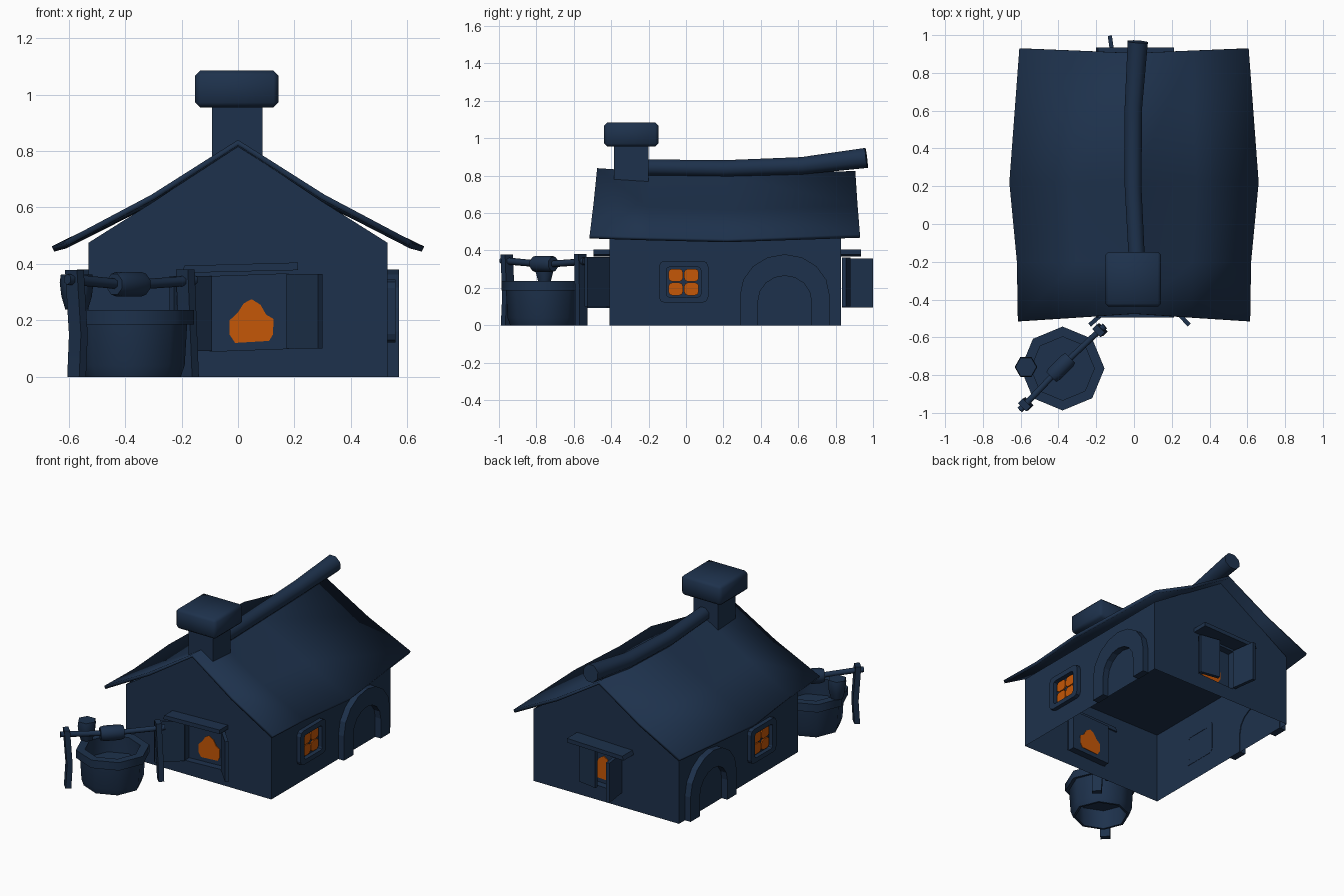
import bpy, bmesh, math
from mathutils import Vector

if "Cube" in bpy.data.objects:
    bpy.data.objects.remove(bpy.data.objects["Cube"])


def material(name, col):
    m = bpy.data.materials.new(name)
    m.diffuse_color = (*col, 1)
    m.use_nodes = True
    m.node_tree.nodes["Principled BSDF"].inputs["Base Color"].default_value = m.diffuse_color
    return m


NAVY = material("dark navy", (0.0125, 0.031, 0.072))
ORANGE = material("window orange", (0.56, 0.095, 0.002))


def mesh(name, verts, faces, mat=NAVY, bevel=0, smooth=0):
    me = bpy.data.meshes.new(name)
    me.from_pydata(verts, [], faces)
    bm = bmesh.new()
    bm.from_mesh(me)
    bmesh.ops.recalc_face_normals(bm, faces=bm.faces)
    if bevel:
        bmesh.ops.bevel(bm, geom=bm.edges[:], offset=bevel, segments=1, affect='EDGES')
    bm.to_mesh(me)
    bm.free()
    me.materials.append(mat)
    ob = bpy.data.objects.new(name, me)
    bpy.context.collection.objects.link(ob)
    if smooth:
        me.shade_smooth()
        me.set_sharp_from_angle(angle=math.radians(smooth))
    return ob


def prism(name, pts, axis, a, b, mat=NAVY, **kw):
    """Extrude a 2D outline along an axis."""
    put = {'x': lambda p, t: (t, p[0], p[1]),
           'y': lambda p, t: (p[0], t, p[1]),
           'z': lambda p, t: (p[0], p[1], t)}[axis]
    n = len(pts)
    verts = [put(p, a) for p in pts] + [put(p, b) for p in pts]
    faces = [tuple(range(n)), tuple(range(n, 2 * n))]
    faces += [(i, (i + 1) % n, n + (i + 1) % n, n + i) for i in range(n)]
    return mesh(name, verts, faces, mat, **kw)


def loft(name, rings, caps=True, loop=False, smooth=0):
    """Skin a list of equal-length rings."""
    n, k = len(rings[0]), len(rings)
    verts = [v for r in rings for v in r]
    faces = []
    for j in range(k if loop else k - 1):
        j2 = (j + 1) % k
        for i in range(n):
            i2 = (i + 1) % n
            faces.append((j * n + i, j * n + i2, j2 * n + i2, j2 * n + i))
    if caps and not loop:
        faces += [tuple(range(n)), tuple(range((k - 1) * n, k * n))]
    return mesh(name, verts, faces, smooth=smooth)


def tube(name, path, radii, sides):
    path = [Vector(p) for p in path]
    rings = []
    for i, p in enumerate(path):
        d = (path[min(i + 1, len(path) - 1)] - path[max(i - 1, 0)]).normalized()
        u = d.cross(Vector((0, 0, 1))).normalized()
        w = u.cross(d)
        rings.append([p + radii[i] * (math.cos(t) * u + math.sin(t) * w)
                      for t in (2 * math.pi * (k + .5) / sides for k in range(sides))])
    return loft(name, rings, smooth=62)


def circle(cx, cy, z, r, n):
    return [(cx + r * math.cos(2 * math.pi * i / n),
             cy + r * math.sin(2 * math.pi * i / n), z) for i in range(n)]


# House walls, open underneath, with a recessed window in each gable
outline = [(-.53, 0), (-.53, .475), (-.3, .62), (0, .82), (.3, .62), (.53, .475), (.53, 0)]
hole = [(-.1, .09), (-.1, .355), (.18, .365), (.18, .1)]
DEPTH = .045
wv, wf = [], []
for y, d in ((-.41, 1), (.83, -1)):
    o = len(wv)
    wv += [(x, y, z) for x, z in outline + hole] + [(x, y + d * DEPTH, z) for x, z in hole]
    local = [(0, 1, 2, 3, 8, 7, 10, 6), (3, 4, 5, 6, 10, 9, 8), (11, 12, 13, 14)]
    local += [(7 + i, 7 + (i + 1) % 4, 11 + (i + 1) % 4, 11 + i) for i in range(4)]
    wf += [tuple(o + i for i in f) for f in local]
wf += [(0, 1, 16, 15), (5, 6, 21, 20)]
mesh("house_walls", wv, wf)
mesh("ceiling", [(-.53, -.41, .47), (.53, -.41, .47), (.53, .83, .47), (-.53, .83, .47)], [(0, 1, 2, 3)])

# Sagging roof: stations along the length (ridge y, eave y, eave x, eave z, ridge z)
stations = [(-.475, -.515, .615, .482, .84), (-.2, -.2, .62, .472, .822),
            (.22, .22, .66, .462, .805), (.905, .93, .607, .486, .825)]
rv, rf = [], []
for yr, ye, xe, ze, zr in stations:
    for s in (-1, -.5, 0, .5, 1):
        t = abs(s)
        z = {0: zr, .5: (zr + ze) / 2 - .016, 1: ze}[t]
        rv.append((xe * s, yr + (ye - yr) * t, z))
for j in range(3):
    for i in range(4):
        rf.append((j * 5 + i, j * 5 + i + 1, j * 5 + i + 6, j * 5 + i + 5))
roof = mesh("roof", rv, rf, smooth=40)
if roof.data.polygons[0].normal.z < 0:
    roof.data.flip_normals()
sol = roof.modifiers.new("thickness", 'SOLIDIFY')
sol.thickness, sol.offset = .02, -1

# Ridge log
tube("ridge_log", [(.018, -.25, .845), (-.005, .2, .838), (-.003, .62, .853), (.02, .965, .895)],
     [.046, .048, .05, .058], 8)

# Chimney
prism("chimney_shaft", [(-.093, -.385), (.087, -.385), (.087, -.2), (-.093, -.2)], 'z', .74, .97)
prism("chimney_cap", [(-.152, -.438), (.143, -.438), (.143, -.147), (-.152, -.147)], 'z', .955, 1.085,
      bevel=.017, smooth=60)


# Side arches and paned windows, on both sides
def arch(hw, spring, top):
    return ([(.528 + hw, 0)] +
            [(.528 + hw * math.cos(t), spring + (top - spring) * math.sin(t))
             for t in (math.pi * i / 8 for i in range(9))] + [(.528 - hw, 0)])


def round_rect(cy, cz, hy, hz, c):
    pts = []
    for sy, sz, a0 in ((1, 1, 0), (-1, 1, 90), (-1, -1, 180), (1, -1, 270)):
        for a in (a0, a0 + 45, a0 + 90):
            pts.append((cy + sy * (hy - c) + c * math.cos(math.radians(a)),
                        cz + sz * (hz - c) + c * math.sin(math.radians(a))))
    return pts


for side, s in (("right", 1), ("left", -1)):
    prism(side + "_door_arch", arch(.24, .16, .38) + arch(.143, .13, .265)[::-1], 'x', s * .525, s * .571)
    outer = round_rect(-.013, .233, .132, .112, .03)
    inner = round_rect(-.013, .231, .092, .08, .015)
    loft(side + "_window_frame",
         [[(s * x, y, z) for y, z in ring] for x, ring in
          ((.528, outer), (.558, outer), (.558, inner), (.528, inner))], loop=True)
    for iy in (-1, 1):
        for iz in (-1, 1):
            prism(side + "_window_pane", round_rect(-.013 + iy * .042, .231 + iz * .037, .039, .034, .02),
                  'x', s * .532, s * .54, ORANGE)

# Gable windows with glowing light, lintel and shutters
glow = [(-.03, .15), (-.03, .2), (0, .228), (.02, .26), (.048, .275), (.08, .255),
        (.1, .22), (.126, .205), (.124, .15), (.11, .127), (-.01, .12)]


def shutter(name, hinge, tip, z0, z1):
    h, t = Vector(hinge), Vector(tip)
    d = (t - h).normalized() * .011
    n = Vector((-d.y, d.x))
    prism(name, [h + n, t + n, t - n, h - n], 'z', z0, z1)


for end, wall, d in (("front", -.41, -1), ("back", .83, 1)):
    back = wall - d * DEPTH
    prism(end + "_window_glow", glow, 'y', back - d * .003, back + d * .005, ORANGE)
    prism(end + "_lintel", [(-.2, .368), (.213, .378), (.213, .405), (-.19, .394)],
          'y', wall - d * .01, wall + d * (.085 if d < 0 else .105))
shutter("front_left_shutter", (-.1, -.415), (-.235, -.535), .092, .358)
shutter("front_right_shutter", (.18, -.415), (.292, -.535), .1, .365)
shutter("back_left_shutter", (-.105, .835), (-.128, .997), .095, .357)
shutter("back_right_shutter", (.18, .845), (.045, .868), .1, .362)

# Well: stone basin, rim and inner disc
WX, WY = -.378, -.765
loft("well_basin", [circle(WX, WY, z, r, 8) for z, r in
                    ((0, .175), (.04, .189), (.19, .198), (.185, .222), (.237, .222),
                     (.237, .168), (.12, .168), (0, .16))], loop=True, smooth=50)
mesh("well_bottom", circle(WX, WY, .13, .168, 8), [tuple(range(8))])


# Well posts, turned to follow the axle, each slightly bent
def post(name, spine):
    a, b = Vector((1, 1, 0)) * .7071 * .017, Vector((-1, 1, 0)) * .7071 * .03
    rings = []
    for p in spine:
        p = Vector(p)
        rings.append([p + a + b, p - a + b, p - a - b, p + a - b])
    loft(name, rings, smooth=40)


post("left_well_post", [(-.572, -.957, 0), (-.566, -.95, .15), (-.58, -.958, .378)])
post("right_well_post", [(-.172, -.56, 0), (-.178, -.56, .15), (-.187, -.565, .38)])

# Axle and spool
tube("well_axle", [(-.605, -.985, .345), (-.57, -.95, .343), (-.385, -.755, .325),
                   (-.21, -.59, .337), (-.155, -.54, .343)], [.019, .019, .018, .018, .02], 6)
tube("rope_spool", [(-.438, -.81, .328), (-.42, -.792, .328), (-.355, -.727, .328), (-.337, -.709, .328)],
     [.04, .047, .047, .04], 8)

# Bucket resting on the rim
BX, BY = -.572, -.757
loft("bucket", [circle(BX, BY, z, r, 6) for z, r in
                ((.238, .04), (.285, .054), (.335, .06), (.362, .056))], smooth=62)
